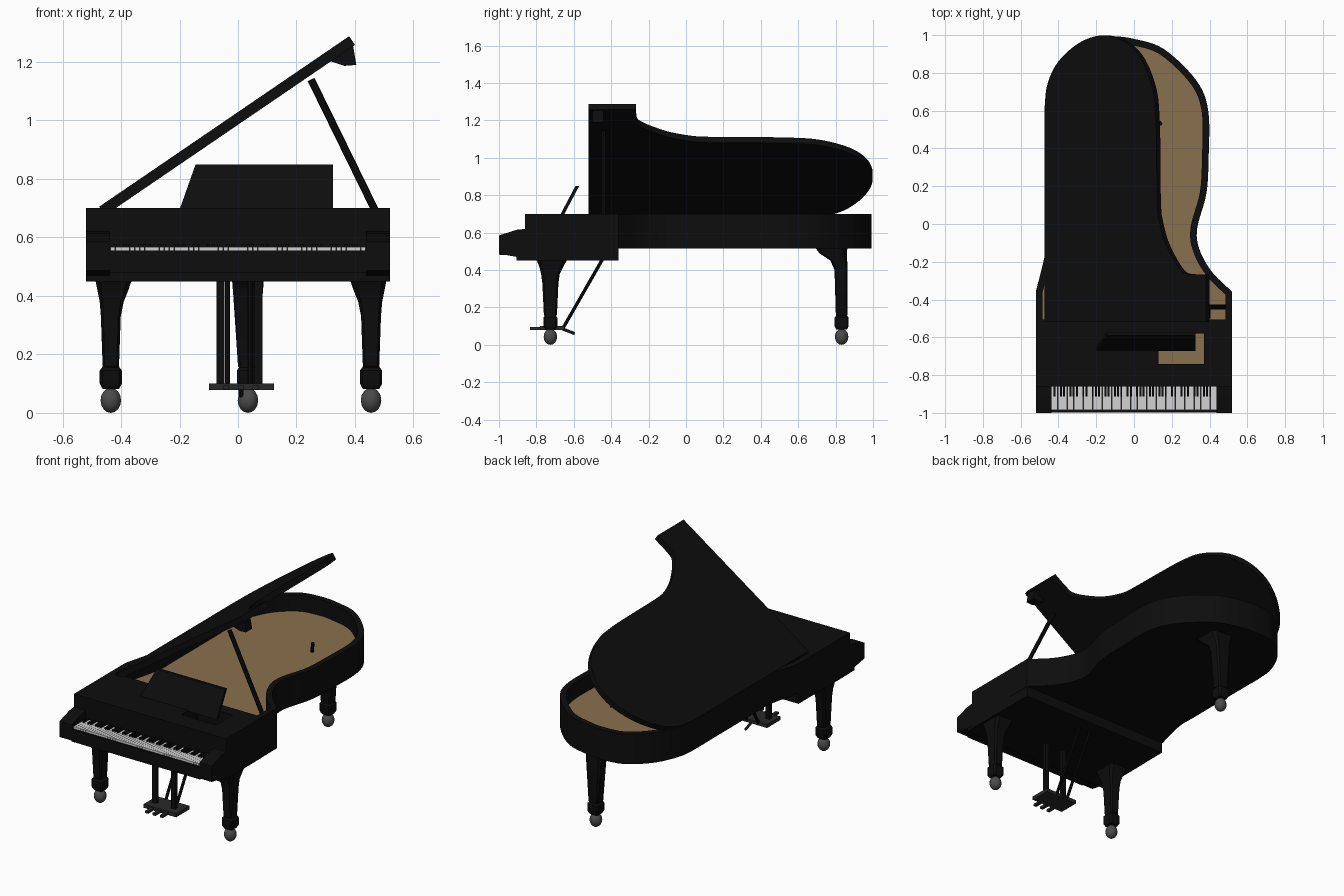
import bpy, bmesh, math
from mathutils import Vector

if "Cube" in bpy.data.objects:
    bpy.data.objects.remove(bpy.data.objects["Cube"])


def material(name, r, g, b):
    m = bpy.data.materials.new(name)
    m.diffuse_color = (r, g, b, 1)
    m.use_nodes = True
    m.node_tree.nodes["Principled BSDF"].inputs["Base Color"].default_value = m.diffuse_color
    return m


BLACK = material("black lacquer", 0.004, 0.004, 0.004)
BROWN = material("soundboard brown", 0.25, 0.16, 0.075)
WHITE = material("key white", 0.65, 0.65, 0.65)
GREY = material("caster grey", 0.07, 0.07, 0.07)
DARK = material("pedal grey", 0.022, 0.022, 0.022)


def finish(name, bm, mats, smooth=True):
    bmesh.ops.recalc_face_normals(bm, faces=bm.faces)
    me = bpy.data.meshes.new(name)
    bm.to_mesh(me)
    bm.free()
    for m in mats:
        me.materials.append(m)
    ob = bpy.data.objects.new(name, me)
    bpy.context.collection.objects.link(ob)
    if smooth:
        bpy.ops.object.select_all(action='DESELECT')
        ob.select_set(True)
        bpy.context.view_layer.objects.active = ob
        bpy.ops.object.shade_smooth_by_angle(angle=math.radians(35))
    return ob


def add_box(bm, x0, x1, y0, y1, z0, z1):
    vs = bmesh.ops.create_cube(bm, size=1)["verts"]
    for v in vs:
        v.co = Vector((x0 if v.co.x < 0 else x1, y0 if v.co.y < 0 else y1, z0 if v.co.z < 0 else z1))


def box(name, mat, *b):
    bm = bmesh.new()
    add_box(bm, *b)
    return finish(name, bm, [mat], False)


def loft(name, loops, mat):
    """Skin a stack of equal-length loops and cap both ends."""
    bm = bmesh.new()
    rings = [[bm.verts.new(p) for p in loop] for loop in loops]
    n = len(rings[0])
    for a, b in zip(rings, rings[1:]):
        for i in range(n):
            bm.faces.new((a[i], a[(i + 1) % n], b[(i + 1) % n], b[i]))
    bm.faces.new(rings[0])
    bm.faces.new(rings[-1])
    return finish(name, bm, [mat])


def beam(name, p, q, w, mat, sides=8):
    p, q = Vector(p), Vector(q)
    rot = (q - p).to_track_quat('Z', 'Y')
    ring = [rot @ Vector((w * math.cos(t), w * math.sin(t), 0))
            for t in (math.tau * i / sides for i in range(sides))]
    return loft(name, [[p + r for r in ring], [q + r for r in ring]], mat)


def spline(pts, steps=6):
    """Catmull-Rom curve through the 2D points."""
    P = [Vector(p) for p in pts]
    P = [2 * P[0] - P[1]] + P + [2 * P[-1] - P[-2]]
    out = []
    for a, b, c, d in zip(P, P[1:], P[2:], P[3:]):
        for k in range(steps):
            t = k / steps
            out.append(0.5 * (2 * b + (c - a) * t + (2 * a - 5 * b + 4 * c - d) * t * t
                              + (3 * b - a - 3 * c + d) * t ** 3))
    return out + [P[-2]]


def inset(loop, t):
    """Offset a counter-clockwise loop inward."""
    out = []
    for i, p in enumerate(loop):
        e1 = (p - loop[i - 1]).normalized()
        e2 = (loop[(i + 1) % len(loop)] - p).normalized()
        n1, n2 = Vector((-e1.y, e1.x)), Vector((-e2.y, e2.x))
        out.append(p + (n1 + n2) * t / (1 + n1.dot(n2)))
    return out


# Curved case: rim walls with the soundboard as the floor inside
curve = spline([(.52, -.36), (.41, -.25), (.345, -.13), (.335, -.02), (.383, .16), (.395, .35),
                (.393, .6), (.33, .76), (.16, .925), (0, .98), (-.13, .992), (-.26, .965),
                (-.38, .86), (-.45, .72), (-.467, .6), (-.467, .4), (-.467, 0), (-.47, -.15),
                (-.52, -.36)])
outer = [Vector((-.52, -.54)), Vector((.52, -.54))] + curve
inner = inset(outer, .035)
bm = bmesh.new()
rings = [[bm.verts.new((p.x, p.y, z)) for p in loop]
         for loop, z in ((outer, .515), (outer, .70), (inner, .70), (inner, .60))]
n = len(outer)
for a, b in zip(rings, rings[1:]):
    for i in range(n):
        bm.faces.new((a[i], a[(i + 1) % n], b[(i + 1) % n], b[i]))
bm.faces.new(rings[0])
bm.faces.new(rings[3]).material_index = 1
finish("case_rim_and_soundboard", bm, [BLACK, BROWN])

# Front case with the opening in its top
front = box("front_case", BLACK, -.52, .52, -.86, -.52, .45, .70)
cutter = box("opening_cutter", BLACK, .13, .37, -.74, -.58, .60, .80)
cutter.hide_render = True
cutter.hide_viewport = True
mod = front.modifiers.new("opening", 'BOOLEAN')
mod.operation = 'DIFFERENCE'
mod.solver = 'EXACT'
mod.object = cutter
box("opening_floor", BROWN, .13, .37, -.74, -.58, .598, .605)
box("bottom_plate", BLACK, -.518, .518, -.905, -.36, .45, .516)

# Keyboard: bed, cheeks, keys
box("key_bed", BLACK, -.44, .44, -.998, -.86, .48, .55)
box("key_slip", BLACK, -.44, .44, -.998, -.986, .48, .556)
cheek = [(-1, .487), (-.905, .47), (-.855, .47), (-.855, .62), (-.905, .615), (-1, .585)]
for side, s in (("left", -1), ("right", 1)):
    loft(side + "_cheek", [[(s * x, y, z) for y, z in cheek] for x in (.437, .52)], BLACK)
pitch = .874 / 52
bm = bmesh.new()
for i in range(52):
    x = -.437 + i * pitch
    add_box(bm, x + .0005, x + pitch - .0005, -.984, -.858, .545, .568)
finish("white_keys", bm, [WHITE], False)
bm = bmesh.new()
for i in range(51):
    if i % 7 not in (1, 4):
        x = -.437 + (i + 1) * pitch
        add_box(bm, x - .005, x + .005, -.912, -.858, .56, .578)
finish("black_keys", bm, [BLACK], False)

# Music desk, leaning back
desk = [(-.2, .695), (.325, .695), (.325, .85), (-.145, .85)]
loft("music_desk", [[(x, -.67 + d + (z - .70) * .53, z) for x, z in desk] for d in (0, .02)], BLACK)

# Raised lid: u runs up the slope from the hinge
ANG = math.atan2(.59, .865)
CO, SI = math.cos(ANG), math.sin(ANG)


def on_lid(u, y, depth):
    return Vector((-.475 + u * CO + depth * SI, y, .705 + u * SI - depth * CO))


edge = spline([(.95, -.267), (.875, -.246), (.78, -.11), (.735, .02), (.723, .12), (.72, .35),
               (.715, .556), (.694, .717), (.618, .877), (.506, .97), (.364, .998), (.22, .957),
               (.09, .86), (.02, .74), (0, .6)])
lid = [(0, -.52), (1.035, -.52), (1.035, -.267)] + [tuple(p) for p in edge]
loft("lid", [[on_lid(u, y, d) for u, y in lid] for d in (0, .036)], BLACK)
catch = [(1.03, .03), (1.0, .095), (.965, .075), (.93, .03)]
loft("lid_catch", [[on_lid(u, y, d) for u, d in catch] for y in (-.50, -.44)], BLACK)
beam("lid_prop", (.485, -.44, .66), (.25, -.44, 1.14), .013, BLACK)
beam("prop_peg", (.13, .54, .60), (.14, .53, .66), .01, BLACK)


# Legs: square flared shafts, collars and casters
def leg(name, x, y, secs):
    def ring(z, ox, oy, hx, hy):
        c = .25
        pts = [(-1, -1 + c), (-1 + c, -1), (1 - c, -1), (1, -1 + c),
               (1, 1 - c), (1 - c, 1), (-1 + c, 1), (-1, 1 - c)]
        return [(x + ox + a * hx, y + oy + b * hy, z) for a, b in pts]
    collar = [(.155, 0, 0, .030, .030), (.145, 0, 0, .038, .038),
              (.10, 0, 0, .038, .038), (.082, 0, 0, .028, .028)]
    loft(name, [ring(*s) for s in secs + collar], BLACK)
    bm = bmesh.new()
    bmesh.ops.create_uvsphere(bm, u_segments=14, v_segments=8, radius=1)
    for v in bm.verts:
        v.co = Vector((x + v.co.x * .036, y + v.co.y * .036, .043 + v.co.z * .043))
    finish(name + "_caster", bm, [GREY])


for side, x, s in (("left", -.435, 1), ("right", .455, -1)):
    leg(side + "_front_leg", x, -.725,
        [(.46, s * .01, .008, .064, .085), (.42, s * .007, .005, .053, .065),
         (.38, s * .003, 0, .041, .05), (.33, 0, 0, .034, .043), (.16, 0, 0, .028, .035)])
leg("back_leg", .034, .832,
    [(.525, 0, -.057, .078, .088), (.49, 0, -.045, .066, .074), (.45, 0, -.015, .054, .045),
     (.40, 0, -.003, .050, .035), (.16, 0, 0, .034, .031)])

# Pedal lyre: posts, braces, plate and pedals
for side, x in (("left", -.06), ("right", .07)):
    box(side + "_lyre_post", BLACK, x - .013, x + .013, -.735, -.71, .09, .46)
    beam(side + "_lyre_brace", (x * .6, -.66, .085), (x * .6, -.445, .46), .009, BLACK)
box("pedal_plate", DARK, -.10, .123, -.78, -.65, .078, .10)
for i, x in enumerate((-.04, .01, .06)):
    box("pedal_%d" % (i + 1), DARK, x - .01, x + .01, -.835, -.77, .08, .094)
beam("pedal_strut", (.01, -.66, .085), (.01, -.595, .06), .008, DARK)
